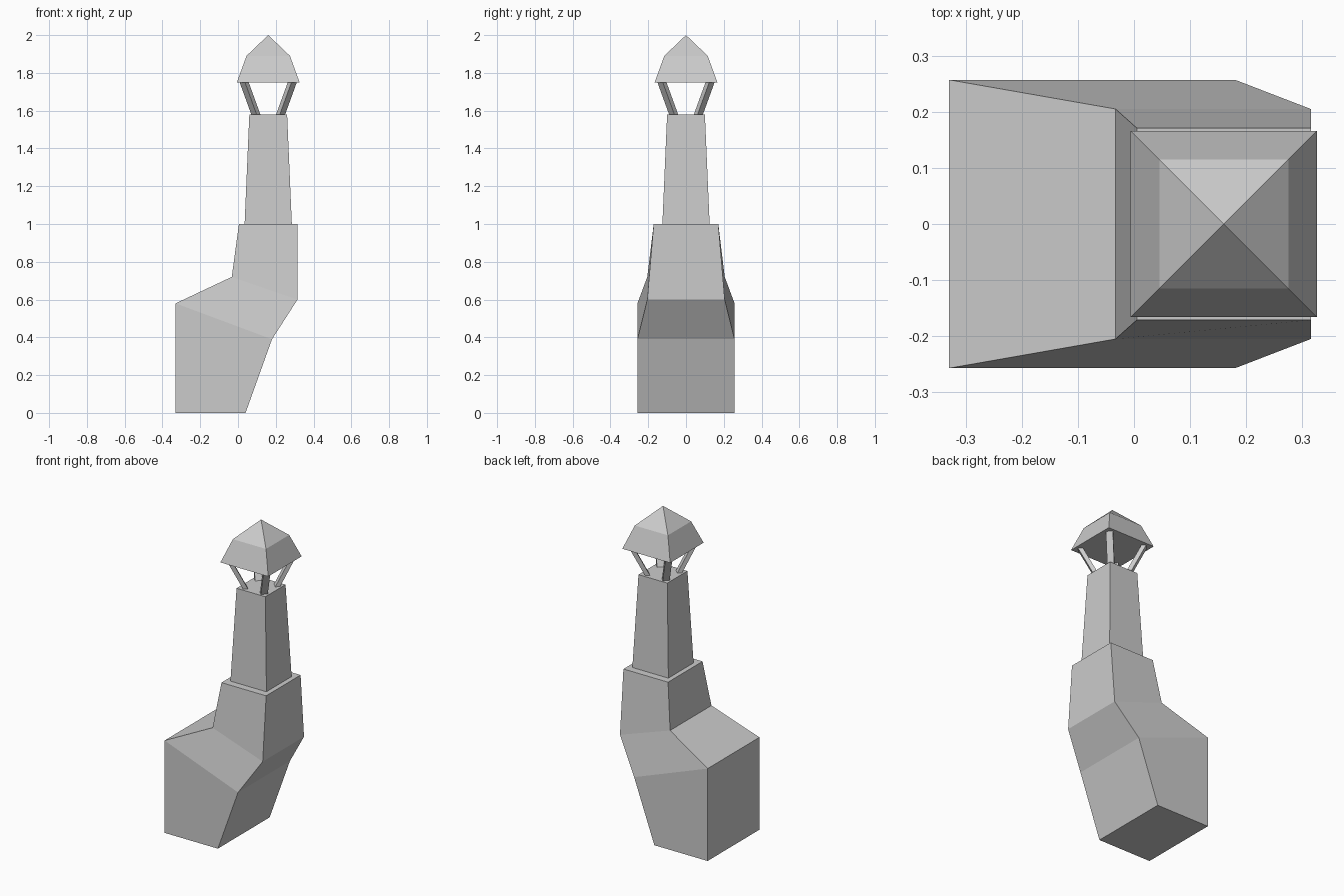
import bpy, bmesh
from mathutils import Vector

cube = bpy.data.objects.get("Cube")
if cube:
    bpy.data.objects.remove(cube, do_unlink=True)

stone = bpy.data.materials.new("light grey stone")
stone.use_nodes = True
GREY = (0.6, 0.6, 0.6, 1)
stone.diffuse_color = GREY
stone.node_tree.nodes["Principled BSDF"].inputs["Base Color"].default_value = GREY

CX = 0.16  # shaft axis


def loft(name, rings, apex=None):
    """Join four-cornered rings with flat faces, closing both ends."""
    bm = bmesh.new()
    loops = [[bm.verts.new(p) for p in ring] for ring in rings]
    for low, high in zip(loops, loops[1:]):
        for i in range(4):
            j = (i + 1) % 4
            bm.faces.new((low[i], low[j], high[j], high[i]))
    bm.faces.new(loops[0][::-1])
    if apex:
        tip = bm.verts.new(apex)
        for i in range(4):
            bm.faces.new((loops[-1][i], loops[-1][(i + 1) % 4], tip))
    else:
        bm.faces.new(loops[-1])
    bmesh.ops.recalc_face_normals(bm, faces=bm.faces)
    mesh = bpy.data.meshes.new(name)
    bm.to_mesh(mesh)
    bm.free()
    mesh.materials.append(stone)
    obj = bpy.data.objects.new(name, mesh)
    bpy.context.collection.objects.link(obj)
    return obj


def slanted(x0, z0, x1, z1, half):
    """Ring whose two ends may sit at different heights."""
    return [(x0, -half, z0), (x1, -half, z1), (x1, half, z1), (x0, half, z0)]


def square(half, z):
    return slanted(CX - half, z, CX + half, z, half)


# Leaning chimney breast, narrowing upwards
loft("chimney_base", [
    slanted(-0.33, 0, 0.04, 0, 0.257),
    slanted(-0.33, 0.58, 0.18, 0.39, 0.257),
    slanted(-0.033, 0.72, 0.315, 0.6, 0.205),
    slanted(0.005, 1.0, 0.315, 1.0, 0.171),
])

# Tapered shaft
loft("chimney_shaft", [square(0.125, 1.0), square(0.1, 1.58)])

# Faceted cap with a pointed top
loft("chimney_cap", [square(0.166, 1.75), square(0.115, 1.89)], (CX, 0, 2.0))

# Four corner posts splaying outwards, flat side facing the corner
for side, sx in (("left", 1), ("right", -1)):
    for end, sy in (("front", -1), ("back", 1)):
        out = Vector((sx, sy, 0)).normalized() * 0.014
        along = Vector((-sy, sx, 0)).normalized() * 0.02
        rings = []
        for offset, z in ((0.062, 1.57), (0.128, 1.752)):
            c = Vector((CX + sx * offset, sy * offset, z))
            rings.append([c - out - along, c + out - along,
                          c + out + along, c - out + along])
        loft(f"{end}_{side}_post", rings)
